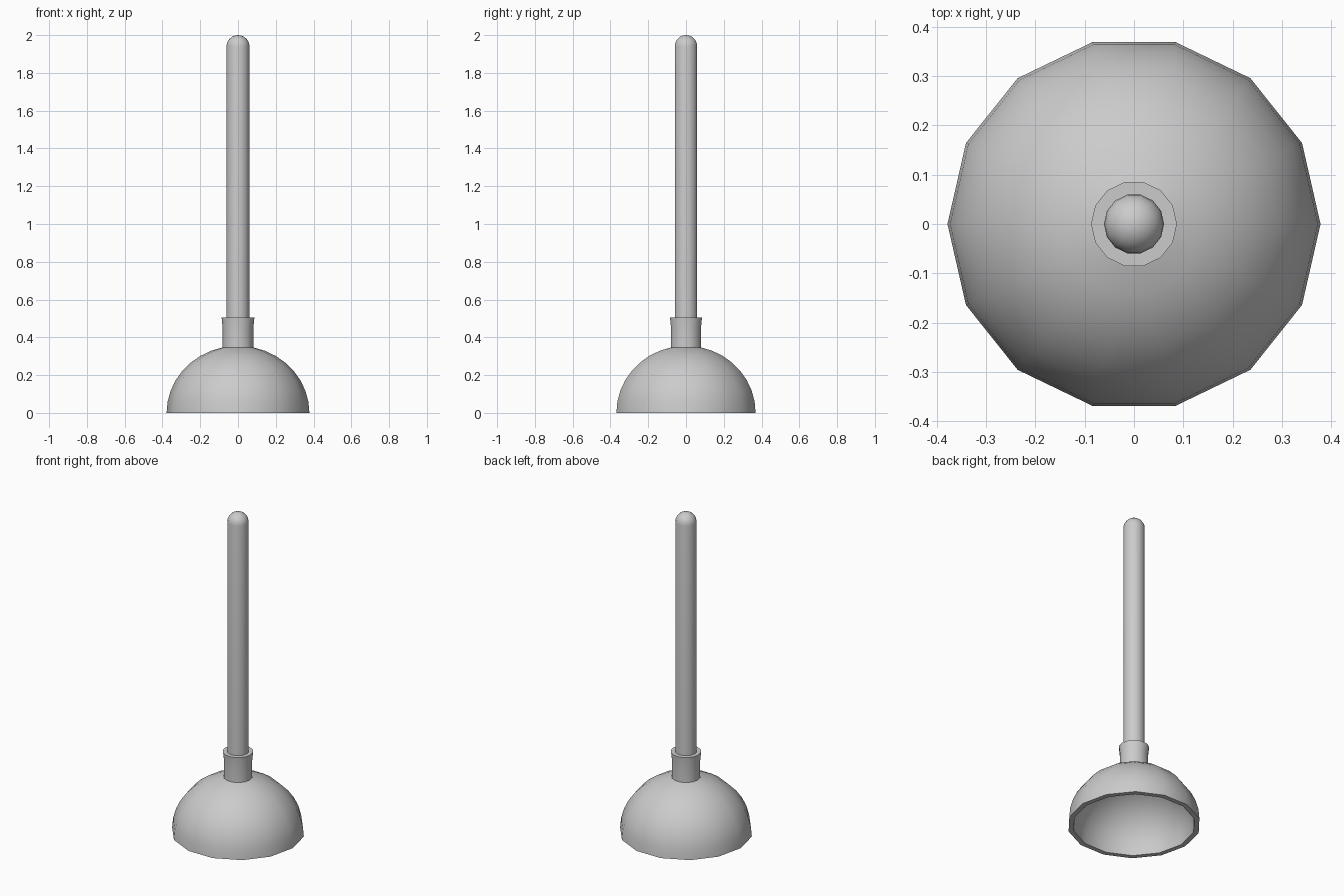
import bpy, bmesh
from math import sin, cos, pi, radians

if "Cube" in bpy.data.objects:
    bpy.data.objects.remove(bpy.data.objects["Cube"])

SIDES = 14


def lathe(name, profile):
    """Revolve (radius, z) points about z; zero radius makes a pole."""
    bm = bmesh.new()
    rings = []
    for r, z in profile:
        if r < 1e-5:
            rings.append([bm.verts.new((0, 0, z))] * SIDES)
        else:
            rings.append([bm.verts.new((r * cos(2 * pi * i / SIDES),
                                        r * sin(2 * pi * i / SIDES), z))
                          for i in range(SIDES)])
    for a, b in zip(rings, rings[1:]):
        for i in range(SIDES):
            j = (i + 1) % SIDES
            bm.faces.new(list(dict.fromkeys((a[i], a[j], b[j], b[i]))))
    bmesh.ops.recalc_face_normals(bm, faces=bm.faces)
    mesh = bpy.data.meshes.new(name)
    bm.to_mesh(mesh)
    bm.free()
    obj = bpy.data.objects.new(name, mesh)
    bpy.context.collection.objects.link(obj)
    bpy.ops.object.select_all(action='DESELECT')
    obj.select_set(True)
    bpy.context.view_layer.objects.active = obj
    bpy.ops.object.shade_smooth_by_angle(angle=radians(40))
    return obj


def arc(radius, height, z0, start, end, steps):
    """Elliptical arc in (radius, z), angles in degrees."""
    angles = [radians(start + (end - start) * k / steps) for k in range(steps + 1)]
    return [(radius * cos(t), z0 + height * sin(t)) for t in angles]


# Hollow rubber cup with its flared collar
inner = arc(0.348, 0.322, 0.0, 90, 0, 8)
outer = arc(0.378, 0.355, 0.0, 0, 77.5, 8)
collar = [(0.081, 0.45), (0.087, 0.505), (0.0, 0.505)]
lathe("rubber_cup", inner + outer + collar)

# Round-ended stick, seated in the collar
lathe("handle", [(0.0, 0.45), (0.061, 0.45)] + arc(0.061, 0.06, 1.94, 0, 90, 6))
